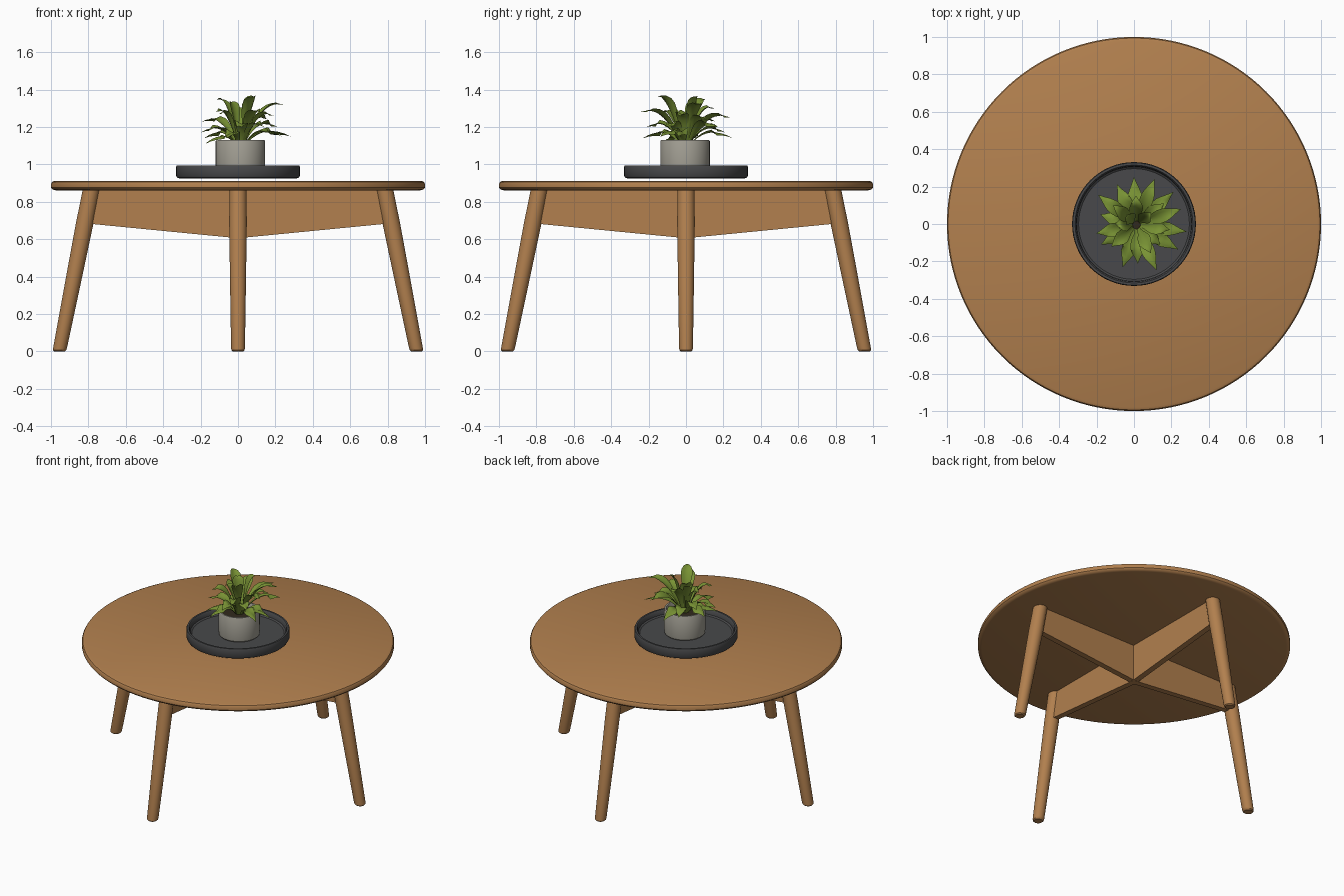
import bpy, bmesh, math, random
from mathutils import Vector

if "Cube" in bpy.data.objects:
    bpy.data.objects.remove(bpy.data.objects["Cube"])

random.seed(4)


def material(name, rgb):
    m = bpy.data.materials.new(name)
    m.diffuse_color = (*rgb, 1)
    m.use_nodes = True
    m.node_tree.nodes["Principled BSDF"].inputs["Base Color"].default_value = m.diffuse_color
    return m


WOOD = material("warm wood", (0.445, 0.216, 0.077))
SLATE = material("dark slate", (0.065, 0.066, 0.069))
CLAY = material("grey concrete", (0.35, 0.335, 0.285))
SOIL = material("dark soil", (0.03, 0.022, 0.012))
LEAF = material("leaf green", (0.19, 0.29, 0.035))


def finish(bm, name, mat, angle=35):
    bmesh.ops.recalc_face_normals(bm, faces=bm.faces)
    me = bpy.data.meshes.new(name)
    bm.to_mesh(me)
    bm.free()
    me.materials.append(mat)
    ob = bpy.data.objects.new(name, me)
    bpy.context.collection.objects.link(ob)
    bpy.ops.object.select_all(action='DESELECT')
    ob.select_set(True)
    bpy.context.view_layer.objects.active = ob
    bpy.ops.object.shade_smooth_by_angle(angle=math.radians(angle))
    return ob


def lathe(name, profile, mat, seg=64, centre=lambda z: (0, 0)):
    """Closed solid from (radius, z) rings; centre(z) lets the axis lean."""
    bm = bmesh.new()
    rings = []
    for r, z in profile:
        cx, cy = centre(z)
        rings.append([bm.verts.new((cx + r * math.cos(2 * math.pi * i / seg),
                                    cy + r * math.sin(2 * math.pi * i / seg), z))
                      for i in range(seg)])
    for a, b in zip(rings, rings[1:]):
        for i in range(seg):
            j = (i + 1) % seg
            bm.faces.new((a[i], a[j], b[j], b[i]))
    bm.faces.new(rings[0][::-1])
    bm.faces.new(rings[-1])
    return finish(bm, name, mat)


# Round table top with softened rim
lathe("table_top", [(0.975, 0.861), (0.992, 0.866), (1.0, 0.876), (1.0, 0.896),
                    (0.994, 0.906), (0.98, 0.912)], WOOD, 128)

# Four splayed tapering legs
for n, (dx, dy) in {"right": (1, 0), "back": (0, 1), "left": (-1, 0), "front": (0, -1)}.items():
    def lean(z, dx=dx, dy=dy):
        d = 0.955 - 0.170 * z / 0.86
        return dx * d, dy * d
    lathe(n + "_leg", [(0.028, 0.0), (0.035, 0.006), (0.037, 0.016), (0.043, 0.4),
                       (0.047, 0.68), (0.046, 0.866)], WOOD, 32, lean)

# Two crossing braces, deepest in the middle
for n, along_y in (("side_brace", False), ("depth_brace", True)):
    bm = bmesh.new()
    side = []
    for t in (-0.02, 0.02):
        side.append([bm.verts.new((t, u, z) if along_y else (u, t, z)) for u, z in
                     ((-0.785, 0.866), (-0.81, 0.684), (0, 0.605), (0.81, 0.684), (0.785, 0.866), (0, 0.866))])
    bm.faces.new(side[0])
    bm.faces.new(side[1][::-1])
    for i in range(6):
        j = (i + 1) % 6
        bm.faces.new((side[0][i], side[0][j], side[1][j], side[1][i]))
    finish(bm, n, WOOD, 20)

# Round tray with raised rim
lathe("tray", [(0.315, 0.925), (0.326, 0.929), (0.331, 0.938), (0.331, 0.985), (0.327, 0.995),
               (0.315, 0.995), (0.309, 0.988), (0.306, 0.962), (0.296, 0.955)], SLATE, 64)

# Plant pot and soil
PX, PY = 0.013, -0.005
at_pot = lambda z: (PX, PY)
lathe("pot", [(0.122, 0.954), (0.130, 0.962), (0.132, 0.98), (0.132, 1.124), (0.129, 1.129),
              (0.119, 1.129), (0.116, 1.124), (0.114, 1.09)], CLAY, 48, at_pot)
lathe("soil", [(0.115, 1.085), (0.115, 1.098), (0.08, 1.104)], SOIL, 32, at_pot)

# Leaf tips (x, y, z): outer drooping tier, then the upright inner tier
TIPS = [(-.19, .155, 1.23), (-.09, .21, 1.17), (0, .25, 1.14), (.11, .24, 1.25), (.21, .17, 1.20),
        (.25, .08, 1.32), (.28, -.04, 1.15), (.235, -.135, 1.15), (.12, -.245, 1.28),
        (-.06, -.23, 1.14), (-.175, -.11, 1.11), (-.2, -.05, 1.17), (-.18, .05, 1.14),
        (.02, -.21, 1.20), (.19, -.03, 1.26), (-.11, .10, 1.345), (.01, .15, 1.30),
        (.09, -.155, 1.36), (.09, .06, 1.36), (-.12, -.12, 1.28), (.16, .11, 1.24),
        (-.04, .05, 1.33), (.14, -.11, 1.20), (-.10, .00, 1.27)]
STEPS = 9
WIDTHS = (0.010, 0.011, 0.016, 0.024, 0.032, 0.037, 0.036, 0.026, 0.013, 0.001)

bm = bmesh.new()
for tx, ty, tz in TIPS:
    tip = Vector((tx, ty, tz))
    out = Vector((tx - PX, ty - PY, 0))
    reach = out.length
    out.normalize()
    side = Vector((-out.y, out.x, 0))
    base = Vector((PX, PY, 1.095)) + out * 0.02
    # low tips arch over, high tips rise with a slight curve
    ctrl = base + out * reach * 0.38 + Vector((0, 0, (tz - 1.095) * 0.75 + 0.09))
    roll = random.uniform(-0.3, 0.3)
    rows = []
    for i in range(STEPS + 1):
        t = i / STEPS
        p = base * (1 - t) ** 2 + ctrl * 2 * t * (1 - t) + tip * t * t
        tan = ((ctrl - base) * (1 - t) + (tip - ctrl) * t).normalized()
        up = tan.cross(side)
        up = -up if up.dot(out) > 0 else up
        s = side * math.cos(roll) + up * math.sin(roll)
        w = WIDTHS[i]
        rows.append([bm.verts.new(p + s * (w * k) + up * (w * 0.35 * abs(k)))
                     for k in (-1, -0.5, 0, 0.5, 1)])
    for a, b in zip(rows, rows[1:]):
        for k in range(4):
            bm.faces.new((a[k], a[k + 1], b[k + 1], b[k]))
finish(bm, "plant_leaves", LEAF, 60)
